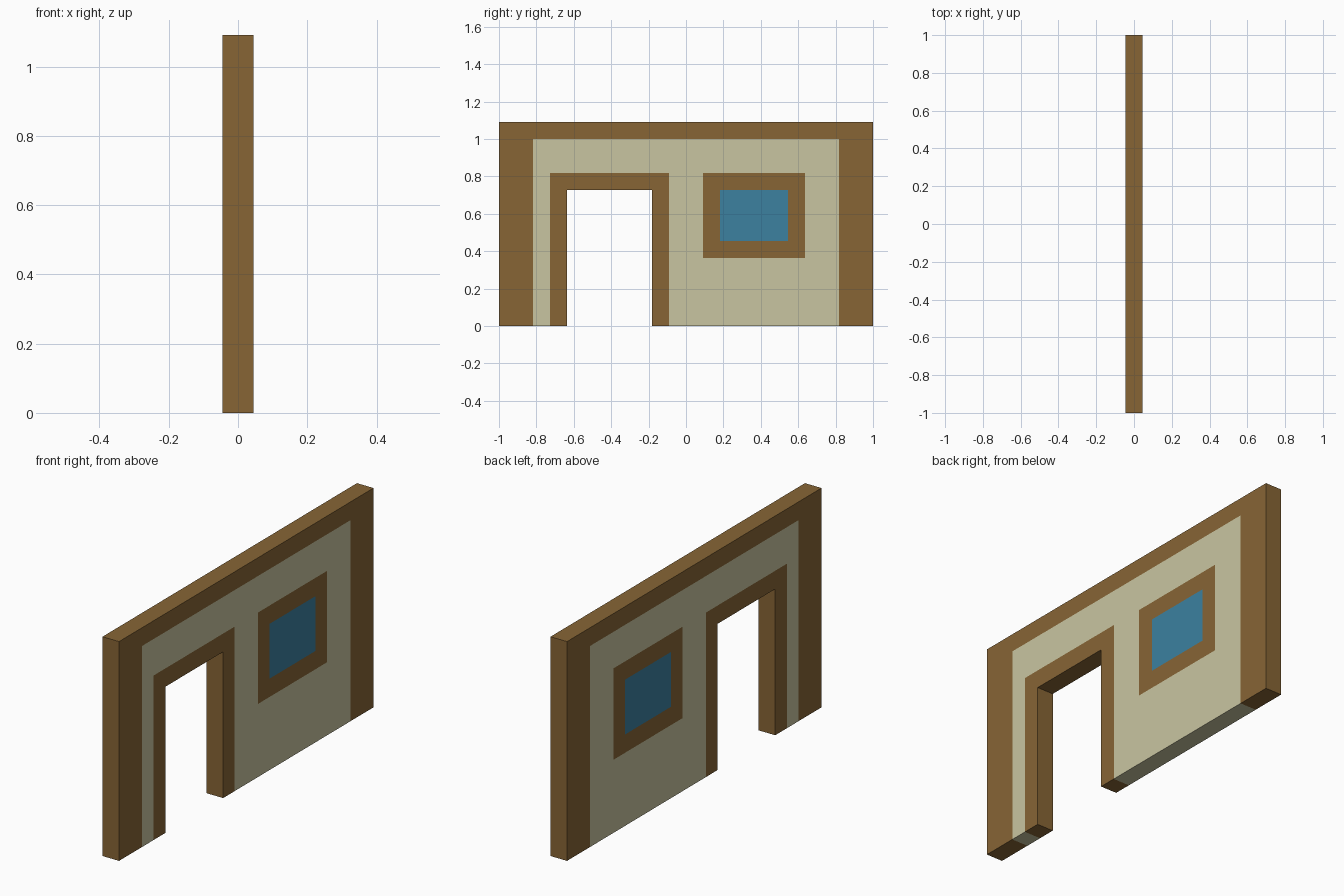
import bpy, bmesh, math
from mathutils import Matrix

if "Cube" in bpy.data.objects:
    bpy.data.objects.remove(bpy.data.objects["Cube"])

U = 1 / 11            # one building module: wall is 22 long, 12 high, 1 thick


def material(name, rgb):
    m = bpy.data.materials.new(name)
    m.diffuse_color = (*rgb, 1)
    m.use_nodes = True
    m.node_tree.nodes["Principled BSDF"].inputs["Base Color"].default_value = m.diffuse_color
    return m


wood = material("brown wood", (0.242, 0.130, 0.036))
plaster = material("cream plaster", (0.584, 0.558, 0.356))
glass = material("blue glass", (0.045, 0.220, 0.352))


def rect(y0, y1, z0, z1):
    return [(y0, z0), (y1, z0), (y1, z1), (y0, z1)]


def arch(y0, y1, top, in0, in1, in_top):
    """Outline of a doorway shape: two legs and a lintel."""
    return [(y0, 0), (in0, 0), (in0, in_top), (in1, in_top),
            (in1, 0), (y1, 0), (y1, top), (y0, top)]


def part(name, mat, *loops):
    """Extrude an outline (first loop) with optional holes across the wall thickness."""
    curve = bpy.data.curves.new(name, 'CURVE')
    curve.dimensions = '2D'
    curve.fill_mode = 'BOTH'
    curve.extrude = U / 2
    for loop in loops:
        s = curve.splines.new('POLY')
        s.points.add(len(loop) - 1)
        for p, (y, z) in zip(s.points, loop):
            p.co = (y * U, z * U, 0, 1)
        s.use_cyclic_u = True
        s.use_smooth = False
    temp = bpy.data.objects.new(name + " profile", curve)
    mesh = bpy.data.meshes.new_from_object(temp)
    bpy.data.objects.remove(temp)
    bpy.data.curves.remove(curve)

    # weld the caps to the sides and stand the profile up in the yz plane
    bm = bmesh.new()
    bm.from_mesh(mesh)
    bmesh.ops.remove_doubles(bm, verts=bm.verts, dist=1e-4)
    bm.transform(Matrix(((0, 0, 1, 0), (1, 0, 0, 0), (0, 1, 0, 0), (0, 0, 0, 1))))
    bmesh.ops.recalc_face_normals(bm, faces=bm.faces)
    for f in bm.faces:
        f.smooth = False
    bm.to_mesh(mesh)
    bm.free()

    mesh.name = name
    mesh.materials.clear()
    mesh.materials.append(mat)
    obj = bpy.data.objects.new(name, mesh)
    bpy.context.collection.objects.link(obj)
    return obj


window_outer = rect(1, 7, 4, 9)
window_inner = rect(2, 6, 5, 8)

# corner posts and top beam
part("outer_frame", wood, arch(-11, 11, 12, -9, 9, 11))
# plaster infill, notched for the door and pierced for the window
part("wall_panel", plaster, arch(-9, 9, 11, -8, -1, 9), window_outer)
# door surround around the open doorway
part("door_frame", wood, arch(-8, -1, 9, -7, -2, 8))
# window surround and pane
part("window_frame", wood, window_outer, window_inner)
part("window_pane", glass, window_inner)
